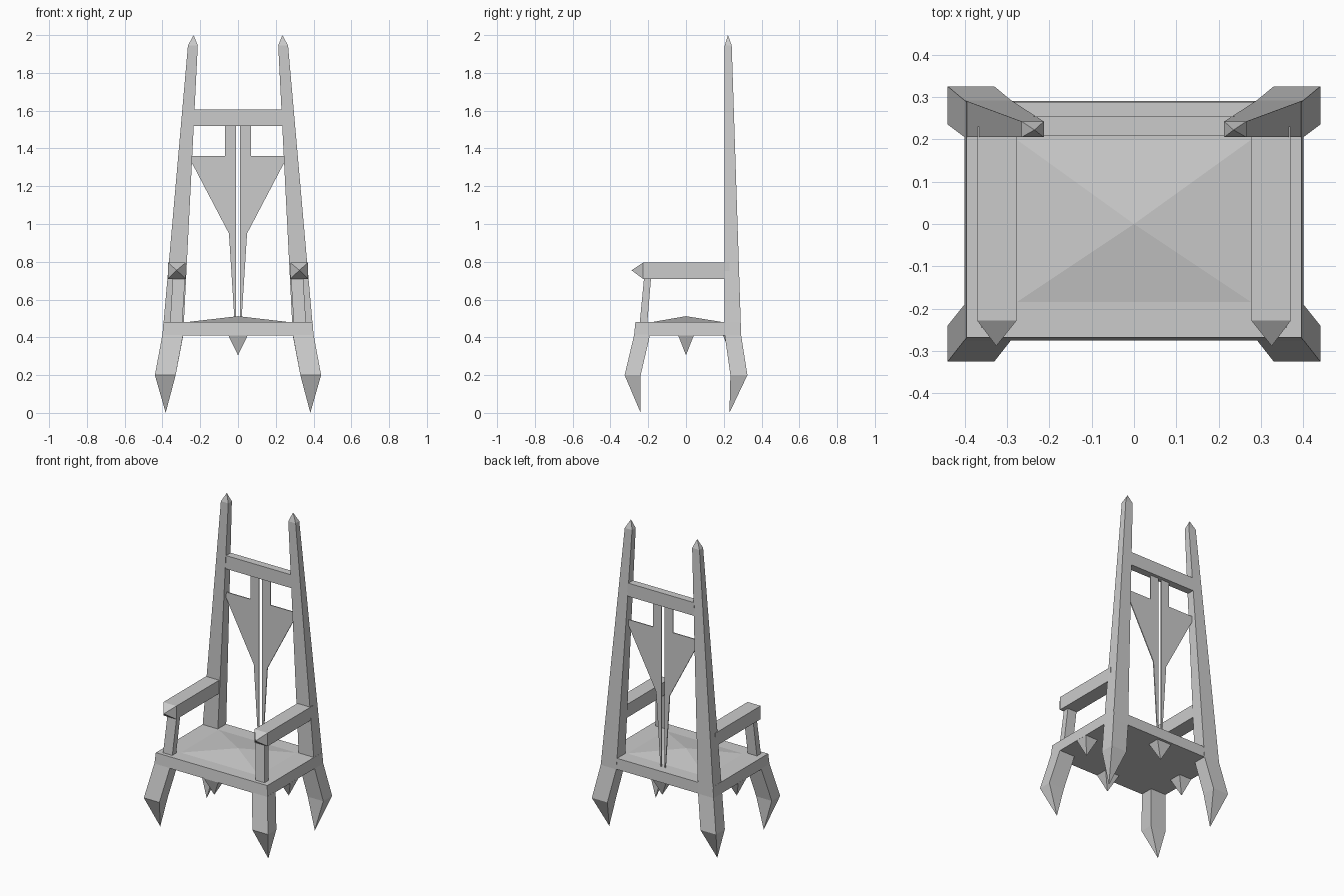
import bpy
import bmesh

old = bpy.data.objects.get("Cube")
if old:
    bpy.data.objects.remove(old, do_unlink=True)

grey = bpy.data.materials.new("plain_grey")
grey.use_nodes = True
colour = (0.6, 0.6, 0.6, 1)
grey.diffuse_color = colour
grey.node_tree.nodes["Principled BSDF"].inputs["Base Color"].default_value = colour


def finish(name, bm):
    """Clean the mesh and link it as a flat-shaded object."""
    bmesh.ops.remove_doubles(bm, verts=bm.verts, dist=0.0005)
    bmesh.ops.recalc_face_normals(bm, faces=bm.faces)
    mesh = bpy.data.meshes.new(name)
    bm.to_mesh(mesh)
    bm.free()
    mesh.materials.append(grey)
    obj = bpy.data.objects.new(name, mesh)
    bpy.context.collection.objects.link(obj)
    return obj


def loft(name, sections, axis="z", sx=1, sy=1):
    """Skin rectangles (level, a0, a1, b0, b1); a zero-size one makes a tip."""
    bm = bmesh.new()
    rings = []
    for level, a0, a1, b0, b1 in sections:
        ring = []
        for a, b in ((a0, b0), (a1, b0), (a1, b1), (a0, b1)):
            x, y, z = (a, b, level) if axis == "z" else (a, level, b)
            ring.append(bm.verts.new((x * sx, y * sy, z)))
        rings.append(ring)
    for low, high in zip(rings, rings[1:]):
        for i in range(4):
            j = (i + 1) % 4
            bm.faces.new((low[i], low[j], high[j], high[i]))
    bm.faces.new(rings[0])
    bm.faces.new(rings[-1])
    return finish(name, bm)


def plate(name, outline, y, thick, sx):
    """Extrude an x-z outline into a thin upright plate."""
    bm = bmesh.new()
    face = bm.faces.new([bm.verts.new((x * sx, y, z)) for x, z in outline])
    out = bmesh.ops.extrude_face_region(bm, geom=[face])
    moved = [v for v in out["geom"] if isinstance(v, bmesh.types.BMVert)]
    bmesh.ops.translate(bm, verts=moved, vec=(0, thick, 0))
    return finish(name, bm)


# Seat slab and its low pyramid top
loft("seat", [(0.41, -0.40, 0.40, -0.275, 0.29),
              (0.48, -0.395, 0.395, -0.268, 0.288)])
loft("seat_crown", [(0.479, -0.285, 0.285, -0.19, 0.205),
                    (0.512, 0, 0, 0, 0)])

# Crossbar between the posts
loft("crossbar", [(1.52, -0.24, 0.24, 0.208, 0.255),
                  (1.605, -0.235, 0.235, 0.208, 0.255)])

for side, sx in (("left", 1), ("right", -1)):
    # Clawed front leg
    loft(f"front_leg_{side}", [(0, 0.383, 0.383, 0.24, 0.24),
                               (0.2, 0.33, 0.44, 0.24, 0.325),
                               (0.415, 0.29, 0.40, 0.19, 0.274)], sx=sx, sy=-1)

    # Clawed back leg running up into a tapered, pointed post
    loft(f"back_post_{side}", [(0, 0.383, 0.383, 0.23, 0.23),
                               (0.2, 0.33, 0.44, 0.235, 0.325),
                               (0.41, 0.29, 0.40, 0.205, 0.292),
                               (1.945, 0.213, 0.265, 0.205, 0.242),
                               (2.0, 0.235, 0.235, 0.222, 0.222)], sx=sx)

    # Armrest with a pointed front end, and its support
    loft(f"armrest_{side}", [(-0.288, 0.325, 0.325, 0.755, 0.755),
                             (-0.228, 0.277, 0.37, 0.71, 0.795),
                             (0.23, 0.277, 0.37, 0.71, 0.795)], axis="y", sx=sx)
    loft(f"arm_support_{side}", [(0.475, 0.295, 0.36, -0.245, -0.205),
                                 (0.715, 0.28, 0.345, -0.222, -0.185)], sx=sx)

    # Winged slat of the backrest
    plate(f"back_slat_{side}", [(0.011, 1.53), (0.07, 1.53), (0.07, 1.36),
                                (0.25, 1.36), (0.25, 1.335), (0.048, 0.95),
                                (0.018, 0.48), (0.011, 0.48)],
          0.228, 0.006, sx)

    # Spike below each side rail
    loft(f"side_spike_{side}", [(0.305, 0.36, 0.36, 0, 0),
                                (0.412, 0.31, 0.40, -0.042, 0.042)], sx=sx)

# Spikes below the front and back rails
for end, sy in (("front", -1), ("back", 1)):
    loft(f"{end}_spike", [(0.305, 0, 0, 0.24, 0.24),
                          (0.412, -0.052, 0.052, 0.195, 0.274)], sy=sy)
